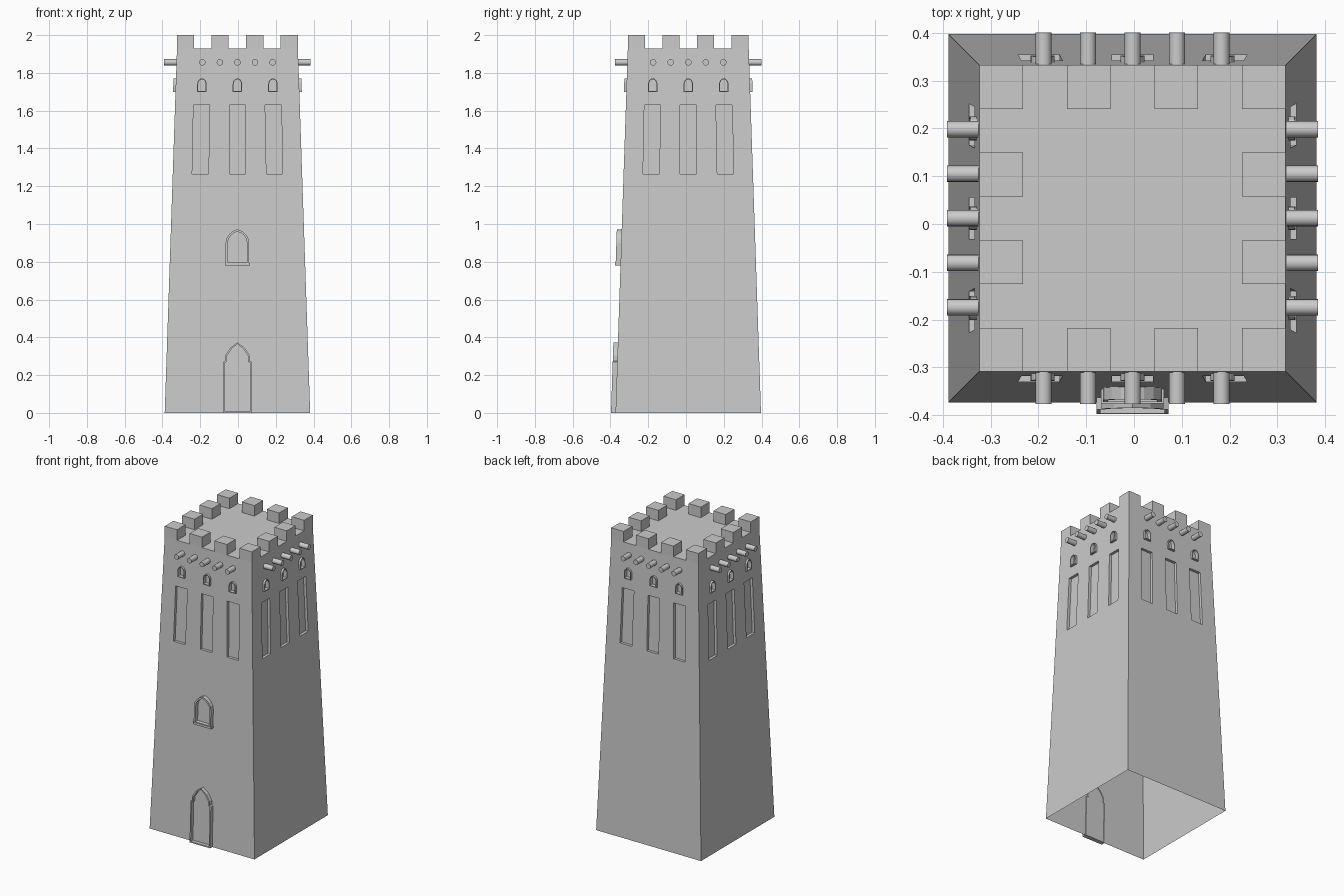
import bpy, bmesh, math
from mathutils import Matrix, Vector

if "Cube" in bpy.data.objects:
    bpy.data.objects.remove(bpy.data.objects["Cube"])

CENTRE = Vector((-0.003, 0.012, 0))
BASE, TOP, ROOF = 0.385, 0.32, 1.93

stone = bpy.data.materials.new("grey_stone")
stone.use_nodes = True
GREY = (0.6, 0.6, 0.6, 1)
stone.diffuse_color = GREY
stone.node_tree.nodes["Principled BSDF"].inputs["Base Color"].default_value = GREY


def half(z):
    """Half width of the tapering tower at height z."""
    return BASE + (TOP - BASE) * z / ROOF


def on_wall(side, u, z, w):
    """Point u across a wall, at height z, w outward from it."""
    p = Vector((u, -half(z) - w, z))
    return Matrix.Rotation(side * math.pi / 2, 3, "Z") @ p + CENTRE


def finish(bm, name):
    bmesh.ops.recalc_face_normals(bm, faces=bm.faces)
    mesh = bpy.data.meshes.new(name)
    bm.to_mesh(mesh)
    bm.free()
    mesh.materials.append(stone)
    obj = bpy.data.objects.new(name, mesh)
    bpy.context.collection.objects.link(obj)
    return obj


def prism(bm, side, outline, w0, w1):
    """Solid of an outline standing between two depths of a wall."""
    a, b = ([bm.verts.new(on_wall(side, u, z, w)) for u, z in outline] for w in (w0, w1))
    bm.faces.new(a)
    bm.faces.new(b[::-1])
    for i in range(len(a)):
        j = (i + 1) % len(a)
        bm.faces.new((a[i], a[j], b[j], b[i]))


def frame(bm, side, outer, inner, w0, w1):
    """Open surround between two matching outlines."""
    rings = [[bm.verts.new(on_wall(side, u, z, w)) for u, z in line]
             for line, w in ((outer, w0), (outer, w1), (inner, w1), (inner, w0))]
    for r in range(4):
        p, q = rings[r], rings[(r + 1) % 4]
        for i in range(len(p)):
            j = (i + 1) % len(p)
            bm.faces.new((p[i], p[j], q[j], q[i]))


def arch(cx, z0, spring, z1, hw, power=2.0):
    """Arched outline; a lower power gives a more pointed head."""
    head = []
    for i in range(9):
        t = -math.cos(math.pi * i / 8)
        head.append((cx + hw * t, spring + (z1 - spring) * (1 - abs(t) ** power) ** (1 / 2)))
    return [(cx - hw, z0)] + head + [(cx + hw, z0)]


# Tapered tower body
bm = bmesh.new()
bmesh.ops.create_cone(bm, cap_ends=True, segments=4, radius1=BASE * math.sqrt(2),
                      radius2=TOP * math.sqrt(2), depth=ROOF,
                      matrix=Matrix.Translation(CENTRE + Vector((0, 0, ROOF / 2)))
                      @ Matrix.Rotation(math.pi / 4, 4, "Z"))
tower = finish(bm, "tower_body")

# Recesses for the tall slots and small arched windows
bm = bmesh.new()
for side in range(4):
    for k in (-1, 0, 1):
        slot = []
        for e, z in ((-1, 1.265), (1, 1.265), (1, 1.63), (-1, 1.63)):
            slot.append((k * 0.193 * half(z) / half(1.45) + e * 0.043, z))
        prism(bm, side, slot, -0.018, 0.02)
        prism(bm, side, arch(k * 0.188, 1.705, 1.74, 1.766, 0.02), -0.012, 0.03)
cutter = finish(bm, "recess_cutter")
cutter.hide_render = True
mod = tower.modifiers.new("recesses", "BOOLEAN")
mod.operation, mod.solver, mod.object = "DIFFERENCE", "EXACT", cutter
bpy.context.view_layer.objects.active = tower
bpy.ops.object.modifier_apply(modifier=mod.name)
bpy.data.objects.remove(cutter)

# Open the underside
bm = bmesh.new()
bm.from_mesh(tower.data)
floor = [f for f in bm.faces if f.calc_center_median().z < 0.001]
bmesh.ops.delete(bm, geom=floor, context="FACES")
bm.to_mesh(tower.data)
bm.free()

# Battlements: four blocks per side, corners shared
bm = bmesh.new()
steps = [-0.2745, -0.0915, 0.0915, 0.2745]
for x in steps:
    for y in steps:
        if max(abs(x), abs(y)) > 0.2:
            place = Matrix.Translation(CENTRE + Vector((x, y, (ROOF + 2) / 2)))
            bmesh.ops.create_cube(bm, size=1, matrix=place @ Matrix.Diagonal((0.091, 0.091, 2 - ROOF, 1)))
finish(bm, "battlements")

# Beam ends sticking out below the battlements
bm = bmesh.new()
for side in range(4):
    turn = Matrix.Translation(CENTRE) @ Matrix.Rotation(side * math.pi / 2, 4, "Z")
    for k in range(-2, 3):
        place = Matrix.Translation((k * 0.093, -0.352, 1.856)) @ Matrix.Rotation(math.pi / 2, 4, "X")
        bmesh.ops.create_cone(bm, cap_ends=True, segments=16, radius1=0.017,
                              radius2=0.017, depth=0.072, matrix=turn @ place)
beams = finish(bm, "beam_ends")
bpy.ops.object.select_all(action="DESELECT")
beams.select_set(True)
bpy.context.view_layer.objects.active = beams
bpy.ops.object.shade_smooth_by_angle()

# Thin surrounds of the small arched windows
bm = bmesh.new()
for side in range(4):
    for k in (-1, 0, 1):
        frame(bm, side, arch(k * 0.188, 1.7, 1.74, 1.771, 0.025),
              arch(k * 0.188, 1.705, 1.74, 1.766, 0.02), -0.005, 0.013)
finish(bm, "small_window_frames")

# Middle window on the front, with a sill
bm = bmesh.new()
frame(bm, 0, arch(0, 0.785, 0.9, 0.972, 0.062, 1.5), arch(0, 0.797, 0.9, 0.96, 0.051, 1.5), -0.005, 0.026)
prism(bm, 0, [(-0.066, 0.78), (0.066, 0.78), (0.066, 0.793), (-0.066, 0.793)], -0.005, 0.029)
finish(bm, "middle_window_frame")


# Door surround with shoulders and a pointed head
def door_outline(inset):
    right = [(0.075, 0), (0.075, 0.27), (0.065, 0.275), (0.065, 0.305), (0.038, 0.345)]
    right = [(u - inset, max(z - inset * 0.6, inset)) for u, z in right]
    return right + [(0, 0.373 - inset)] + [(-u, z) for u, z in right[::-1]]


bm = bmesh.new()
frame(bm, 0, door_outline(0), door_outline(0.008), -0.005, 0.024)
finish(bm, "door_frame")
